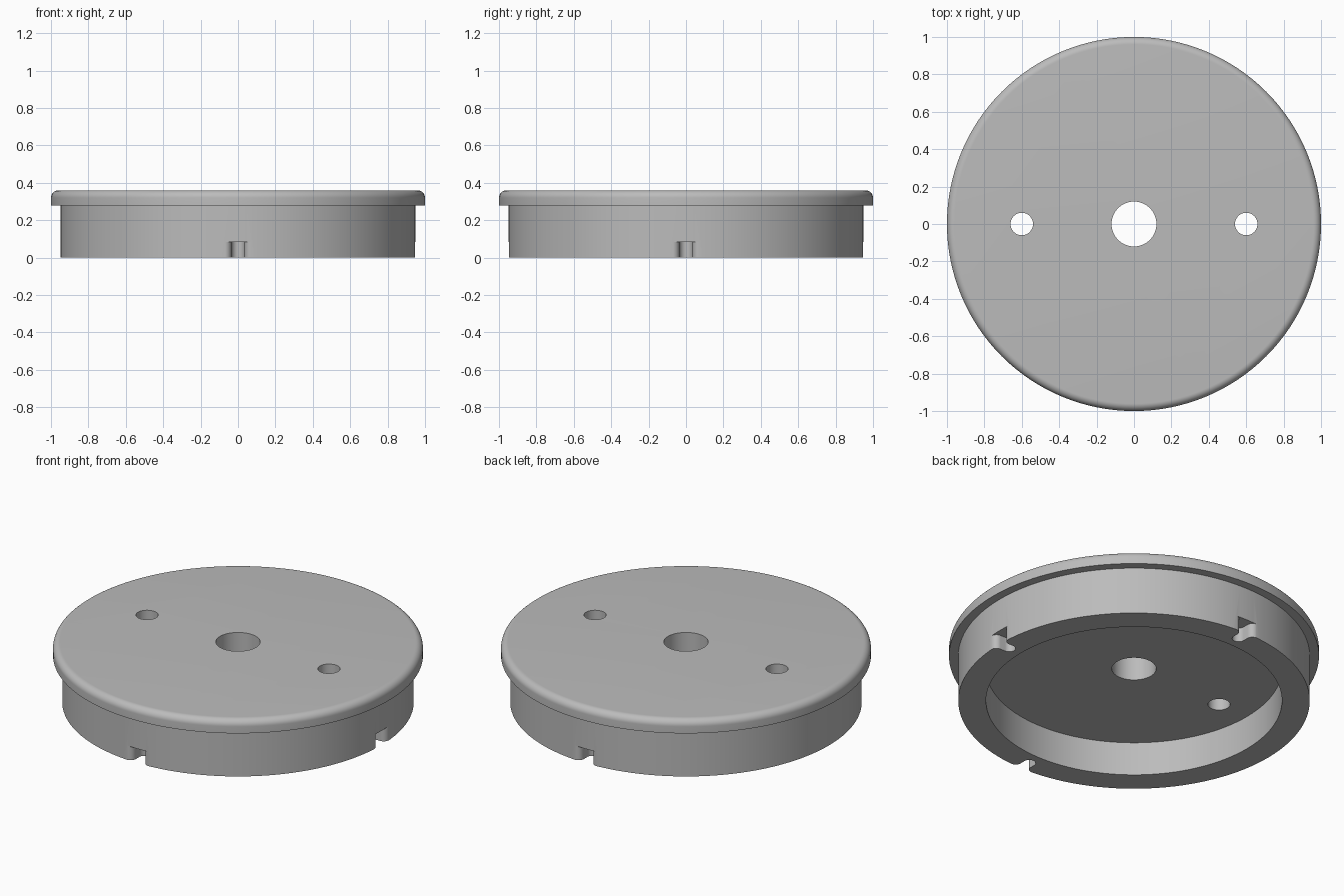
import bpy, bmesh
from math import pi, sin, cos
from mathutils import Matrix, Vector

cube = bpy.data.objects.get("Cube")
if cube:
    bpy.data.objects.remove(cube, do_unlink=True)

SEGMENTS = 128
RIM_R, WALL_R, CAVITY_R = 1.0, 0.95, 0.8
HEIGHT, RIM_Z, CAVITY_Z = 0.36, 0.28, 0.2
FILLET = 0.04
NOTCH_R, NOTCH_Z, NOTCH_IN = 0.035, 0.085, 0.88

grey = bpy.data.materials.new("plain grey")
grey.use_nodes = True
COLOUR = (0.5, 0.5, 0.5, 1)
grey.diffuse_color = COLOUR
grey.node_tree.nodes["Principled BSDF"].inputs["Base Color"].default_value = COLOUR


def make_object(name, bm):
    bmesh.ops.recalc_face_normals(bm, faces=bm.faces)
    mesh = bpy.data.meshes.new(name)
    bm.to_mesh(mesh)
    bm.free()
    mesh.materials.append(grey)
    obj = bpy.data.objects.new(name, mesh)
    bpy.context.collection.objects.link(obj)
    return obj


def lathe(name, profile):
    """Spin an (r, z) profile that starts and ends on the axis."""
    bm = bmesh.new()
    verts = [bm.verts.new((r, 0, z)) for r, z in profile]
    edges = [bm.edges.new(pair) for pair in zip(verts, verts[1:])]
    bmesh.ops.spin(bm, geom=verts + edges, cent=(0, 0, 0), axis=(0, 0, 1),
                   angle=2 * pi, steps=SEGMENTS, use_duplicate=False)
    bmesh.ops.remove_doubles(bm, verts=bm.verts, dist=1e-5)
    bmesh.ops.dissolve_limit(bm, angle_limit=0.001, verts=bm.verts, edges=bm.edges)
    return make_object(name, bm)


def drill(name, x, radius):
    bm = bmesh.new()
    bmesh.ops.create_cone(bm, cap_ends=True, segments=64, radius1=radius,
                          radius2=radius, depth=1,
                          matrix=Matrix.Translation((x, 0, HEIGHT / 2)))
    return make_object(name, bm)


def arc(cx, cy, radius, start, end, steps=10):
    return [(cx + radius * cos(start + (end - start) * i / steps),
             cy + radius * sin(start + (end - start) * i / steps))
            for i in range(steps + 1)]


def notch(name, turn):
    """Bell-shaped slot with rounded lips, cutting inward along x."""
    lip_x = (WALL_R ** 2 - (2 * NOTCH_R) ** 2) ** 0.5 - NOTCH_R
    half = arc(lip_x, 2 * NOTCH_R, NOTCH_R, 0, -pi / 2)
    half += arc(NOTCH_IN, 0, NOTCH_R, pi / 2, pi)
    outline = [(1.1, 2 * NOTCH_R)] + half
    outline += [(x, -y) for x, y in reversed(outline[:-1])]
    bm = bmesh.new()
    face = bm.faces.new([bm.verts.new((x, y, -0.1)) for x, y in outline])
    new = bmesh.ops.extrude_face_region(bm, geom=[face])["geom"]
    bmesh.ops.translate(bm, vec=Vector((0, 0, NOTCH_Z + 0.1)),
                        verts=[v for v in new if isinstance(v, bmesh.types.BMVert)])
    bm.transform(Matrix.Rotation(turn, 4, "Z"))
    return make_object(name, bm)


# Hollow cap: cavity, skirt, overhanging rim with a rounded top edge
cap = lathe("flanged_cap",
            [(0, CAVITY_Z), (CAVITY_R, CAVITY_Z), (CAVITY_R, 0), (WALL_R, 0),
             (WALL_R, RIM_Z), (RIM_R, RIM_Z)]
            + arc(RIM_R - FILLET, HEIGHT - FILLET, FILLET, 0, pi / 2)
            + [(0, HEIGHT)])

# Centre bore, two side holes and four notches around the skirt
cutters = [drill("centre_bore", 0, 0.12)]
cutters += [drill("side_hole", x, 0.06) for x in (-0.6, 0.6)]
cutters += [notch("skirt_notch", i * pi / 2) for i in range(4)]

bpy.ops.object.select_all(action="DESELECT")
bpy.context.view_layer.objects.active = cap
cap.select_set(True)
for cutter in cutters:
    cutter.hide_render = True
    mod = cap.modifiers.new("cut", "BOOLEAN")
    mod.operation, mod.solver, mod.object = "DIFFERENCE", "EXACT", cutter
    bpy.ops.object.modifier_apply(modifier=mod.name)
    bpy.data.objects.remove(cutter, do_unlink=True)

bpy.ops.object.shade_smooth_by_angle(angle=pi / 6)
